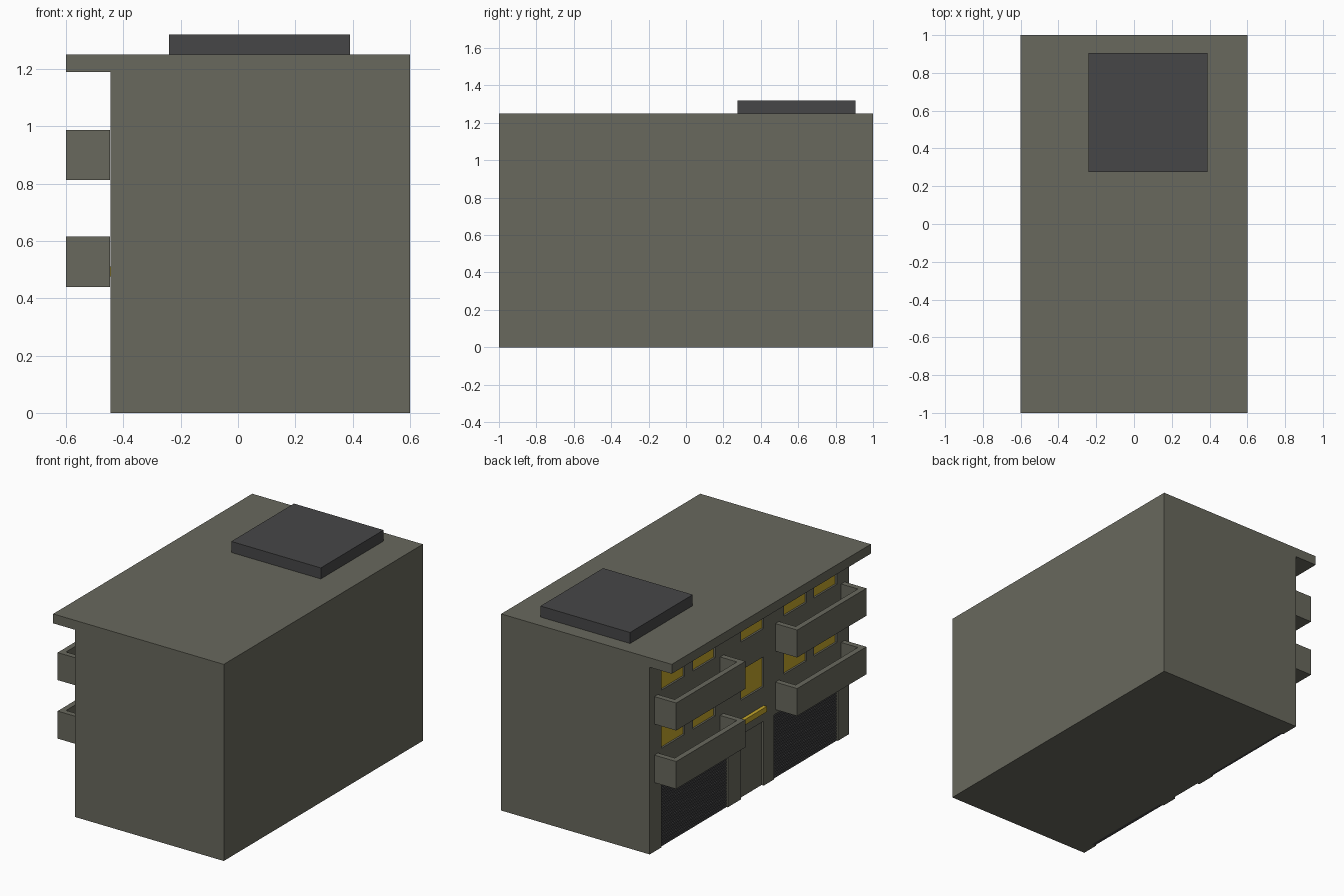
import bpy, bmesh

if "Cube" in bpy.data.objects:
    bpy.data.objects.remove(bpy.data.objects["Cube"])

def material(name, rgb):
    m = bpy.data.materials.new(name)
    m.diffuse_color = (*rgb, 1)
    m.use_nodes = True
    m.node_tree.nodes["Principled BSDF"].inputs["Base Color"].default_value = m.diffuse_color
    return m

WALL = material("wall_olive", (0.14, 0.14, 0.11))
DARK = material("dark_grey", (0.062, 0.062, 0.064))
GLOW = material("window_yellow", (0.56, 0.39, 0.025))
FRONT = -0.445   # x of the wall carrying doors and windows

def finish(name, bm, mat):
    bmesh.ops.recalc_face_normals(bm, faces=bm.faces)
    me = bpy.data.meshes.new(name)
    bm.to_mesh(me)
    bm.free()
    me.materials.append(mat)
    ob = bpy.data.objects.new(name, me)
    bpy.context.collection.objects.link(ob)
    return ob

def add_box(bm, x, y, z):
    vs = bmesh.ops.create_cube(bm, size=1)["verts"]
    for v in vs:
        v.co = [(a + b) / 2 + c * abs(b - a) for (a, b), c in zip((x, y, z), v.co)]

def boxes(name, mat, items):
    bm = bmesh.new()
    for it in items:
        add_box(bm, *it)
    return finish(name, bm, mat)

def prism(name, mat, profile, y0, y1):
    bm = bmesh.new()
    f = bm.faces.new([bm.verts.new((x, y0, z)) for x, z in profile])
    r = bmesh.ops.extrude_face_region(bm, geom=[f])
    for v in r["geom"]:
        if isinstance(v, bmesh.types.BMVert):
            v.co.y = y1
    return finish(name, bm, mat)

# Openings in the facade, as (y range, z range)
columns = [(0.65, 0.88), (0.34, 0.565), (-0.145, 0.085), (-0.575, -0.35), (-0.88, -0.65)]
windows = [(c, z) for c in columns for z in ((0.63, 0.82), (1.0, 1.18))]
garages = [((0.215, 0.88), (0.0, 0.41)), ((-0.89, -0.25), (0.0, 0.41))]
door = ((-0.145, 0.085), (0.0, 0.41))

# Building block with overhanging roof slab
body = prism("building_body", WALL,
             [(FRONT, 0), (0.6, 0), (0.6, 1.25), (-0.6, 1.25), (-0.6, 1.19), (FRONT, 1.19)], -1, 1)

# Recesses cut into the facade
depth = 0.025
cuts = [((FRONT - 0.02, FRONT + depth), y, (z[0] - (0.05 if z[0] == 0 else 0), z[1]))
        for y, z in windows + garages + [door]]
cutter = boxes("recess_cutter", WALL, cuts)
cutter.hide_render = True
mod = body.modifiers.new("recesses", "BOOLEAN")
mod.operation = "DIFFERENCE"
mod.solver = "EXACT"
mod.object = cutter
bpy.context.view_layer.objects.active = body
bpy.ops.object.modifier_apply(modifier=mod.name)
bpy.data.objects.remove(cutter)

# Lit window panes
boxes("window_panes", GLOW, [((FRONT + 0.012, FRONT + 0.03), y, z) for y, z in windows])

# Slatted garage shutters
slats = 22
for i, (y, z) in enumerate(garages):
    h = z[1] / slats
    items = [((FRONT + 0.018, FRONT + 0.03), y, z)]
    items += [((FRONT + 0.008, FRONT + 0.02), y, (k * h, k * h + h * 0.65)) for k in range(slats)]
    boxes(f"garage_shutter_{i + 1}", DARK, items)

# Entrance door and the lamp strip above it
boxes("entrance_door", WALL, [((FRONT + 0.015, FRONT + 0.03), *door)])
boxes("door_lamp", GLOW, [((FRONT - 0.022, FRONT + 0.005), (-0.145, 0.085), (0.475, 0.51))])

# Balconies: floor, parapet and two end walls
t = 0.035
xo, xi = -0.6, -0.447
for side, (a, b) in (("left", (0.26, 0.955)), ("right", (-0.955, -0.26))):
    for level, z0 in (("lower", 0.44), ("upper", 0.812)):
        z1 = z0 + 0.175
        bm = bmesh.new()
        # U-shaped plan extruded up, plus the floor inside it
        plan = [(xo, a), (xo, b), (xi, b), (xi, b - t), (xo + t, b - t),
                (xo + t, a + t), (xi, a + t), (xi, a)]
        f = bm.faces.new([bm.verts.new((x, y, z0)) for x, y in plan])
        r = bmesh.ops.extrude_face_region(bm, geom=[f])
        for v in r["geom"]:
            if isinstance(v, bmesh.types.BMVert):
                v.co.z = z1
        add_box(bm, (xo + t, xi), (a + t, b - t), (z0, z0 + 0.03))
        finish(f"balcony_{side}_{level}", bm, WALL)

# Rooftop housing
boxes("rooftop_box", DARK, [((-0.24, 0.39), (0.275, 0.905), (1.25, 1.32))])
